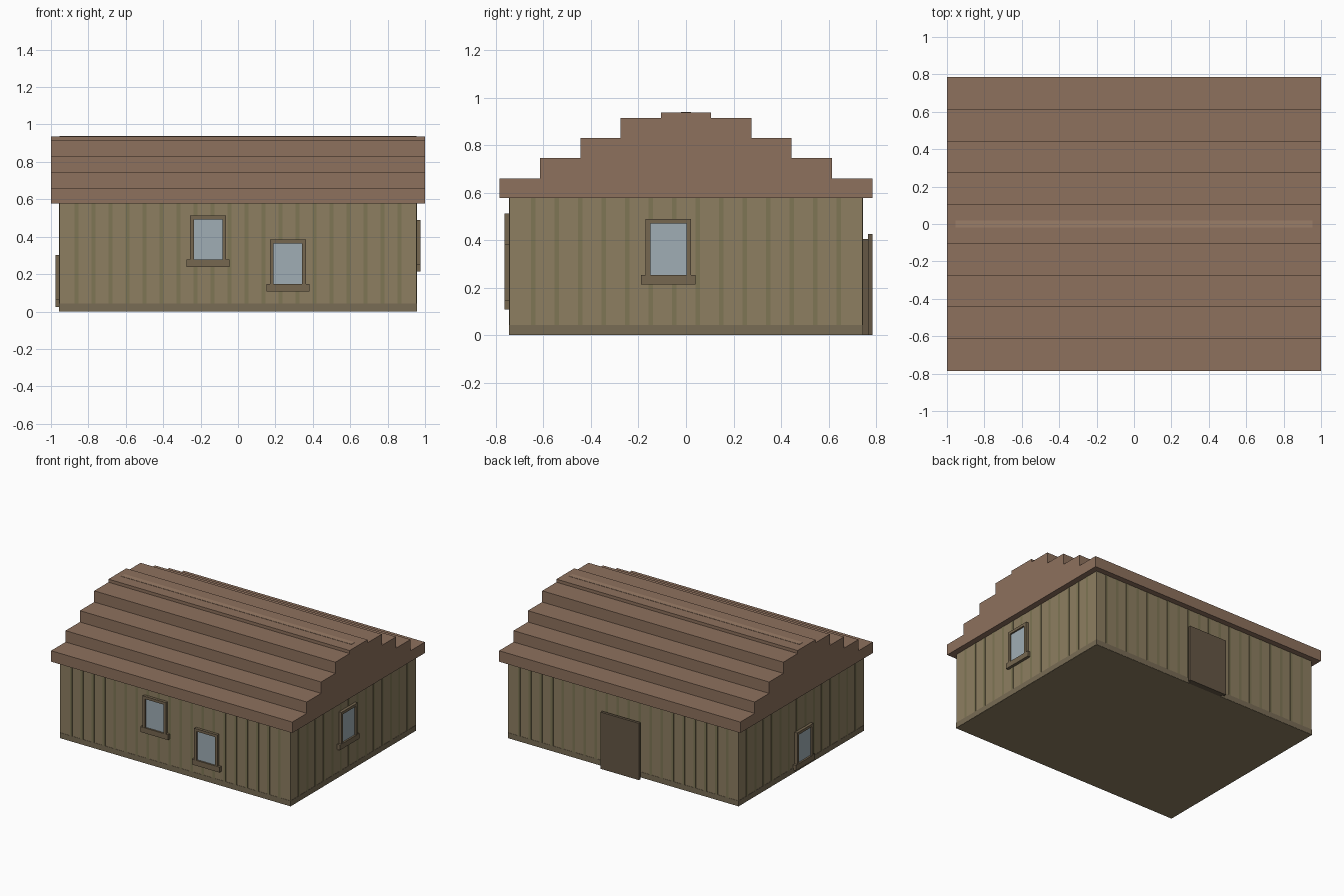
import bpy, bmesh
from mathutils import Matrix, Vector
from math import pi

if "Cube" in bpy.data.objects:
    bpy.data.objects.remove(bpy.data.objects["Cube"])


def material(name, rgb):
    m = bpy.data.materials.new(name)
    m.diffuse_color = (*rgb, 1)
    m.use_nodes = True
    m.node_tree.nodes["Principled BSDF"].inputs["Base Color"].default_value = m.diffuse_color
    return m


WALL = material("wall_boards", (0.27, 0.21, 0.12))
GROOVE = material("batten_boards", (0.21, 0.18, 0.09))
BASE = material("base_boards", (0.19, 0.15, 0.09))
ROOF = material("roof_boards", (0.27, 0.165, 0.11))
RIDGE = material("ridge_board", (0.33, 0.21, 0.14))
TRIM = material("trim_wood", (0.18, 0.135, 0.08))
DOOR = material("door_wood", (0.13, 0.095, 0.06))
GLASS = material("window_glass", (0.35, 0.42, 0.46))


def boxes(name, mat, spans, matrix=Matrix()):
    """One object made of boxes, each given as x0, x1, y0, y1, z0, z1."""
    bm = bmesh.new()
    for x0, x1, y0, y1, z0, z1 in spans:
        centre = Vector((x0 + x1, y0 + y1, z0 + z1)) / 2
        size = Matrix.Diagonal((x1 - x0, y1 - y0, z1 - z0, 1))
        bmesh.ops.create_cube(bm, size=1, matrix=Matrix.Translation(centre) @ size)
    me = bpy.data.meshes.new(name)
    bm.to_mesh(me)
    bm.free()
    me.materials.append(mat)
    ob = bpy.data.objects.new(name, me)
    ob.matrix_world = matrix
    bpy.context.collection.objects.link(ob)
    return ob


HX, HY, TOP = 0.955, 0.742, 0.578

# Walls, base band and thin vertical battens
boxes("walls", WALL, [(-HX, HX, -HY, HY, 0, TOP)])
t = 0.002
boxes("base_band", BASE, [(-HX - t, HX + t, -HY - t, HY + t, 0.001, 0.042)])
battens = []
for i in range(1, 21):
    x = -HX + 2 * HX * i / 21
    for y in (-HY, HY):
        battens.append((x - 0.01, x + 0.01, y - t, y + t, 0.042, TOP))
for i in range(1, 15):
    y = -HY + 2 * HY * i / 15
    for x in (-HX, HX):
        battens.append((x - t, x + t, y - 0.01, y + 0.01, 0.042, TOP))
boxes("wall_battens", GROOVE, battens)

# Stepped roof: one extruded stair profile
steps = [(0.785, 0.66), (0.614, 0.745), (0.444, 0.83), (0.275, 0.914), (0.106, 0.937)]
half, z = [], TOP
for y, z_top in steps:
    half += [(y, z), (y, z_top)]
    z = z_top
profile = half + [(-y, z) for y, z in reversed(half)]
bm = bmesh.new()
face = bm.faces.new([bm.verts.new((-1, y, z)) for y, z in profile])
new = bmesh.ops.extrude_face_region(bm, geom=[face])["geom"]
bmesh.ops.translate(bm, vec=(2, 0, 0), verts=[v for v in new if isinstance(v, bmesh.types.BMVert)])
bmesh.ops.recalc_face_normals(bm, faces=bm.faces)
me = bpy.data.meshes.new("stepped_roof")
bm.to_mesh(me)
bm.free()
me.materials.append(ROOF)
bpy.context.collection.objects.link(bpy.data.objects.new("stepped_roof", me))
boxes("ridge_board", RIDGE, [(-HX, HX, -0.02, 0.02, 0.93, 0.939)])

# Door on the back wall
boxes("door_backing", DOOR, [(-0.14, 0.14, HY, 0.766, 0, 0.405)])
boxes("door_panel", DOOR, [(-0.16, 0.16, 0.765, 0.785, 0, 0.425)])


def window(name, x, y, z, angle):
    """Window facing local -y, with its sill bottom at the given point."""
    m = Matrix.Translation((x, y, z)) @ Matrix.Rotation(angle, 4, 'Z')
    d = -0.021
    boxes(name + "_frame", TRIM, [
        (-0.096, -0.076, d, 0, 0.04, 0.256),
        (0.076, 0.096, d, 0, 0.04, 0.256),
        (-0.096, 0.096, d, 0, 0.256, 0.276),
        (-0.115, 0.115, d - 0.001, 0, 0, 0.04)], m)
    boxes(name + "_glass", GLASS, [(-0.077, 0.077, -0.009, 0, 0.038, 0.258)], m)


window("front_window_left", -0.16, -HY, 0.237, 0)
window("front_window_right", 0.267, -HY, 0.108, 0)
window("right_window", HX, -0.074, 0.214, pi / 2)
window("left_window", -HX, -0.02, 0.025, -pi / 2)
